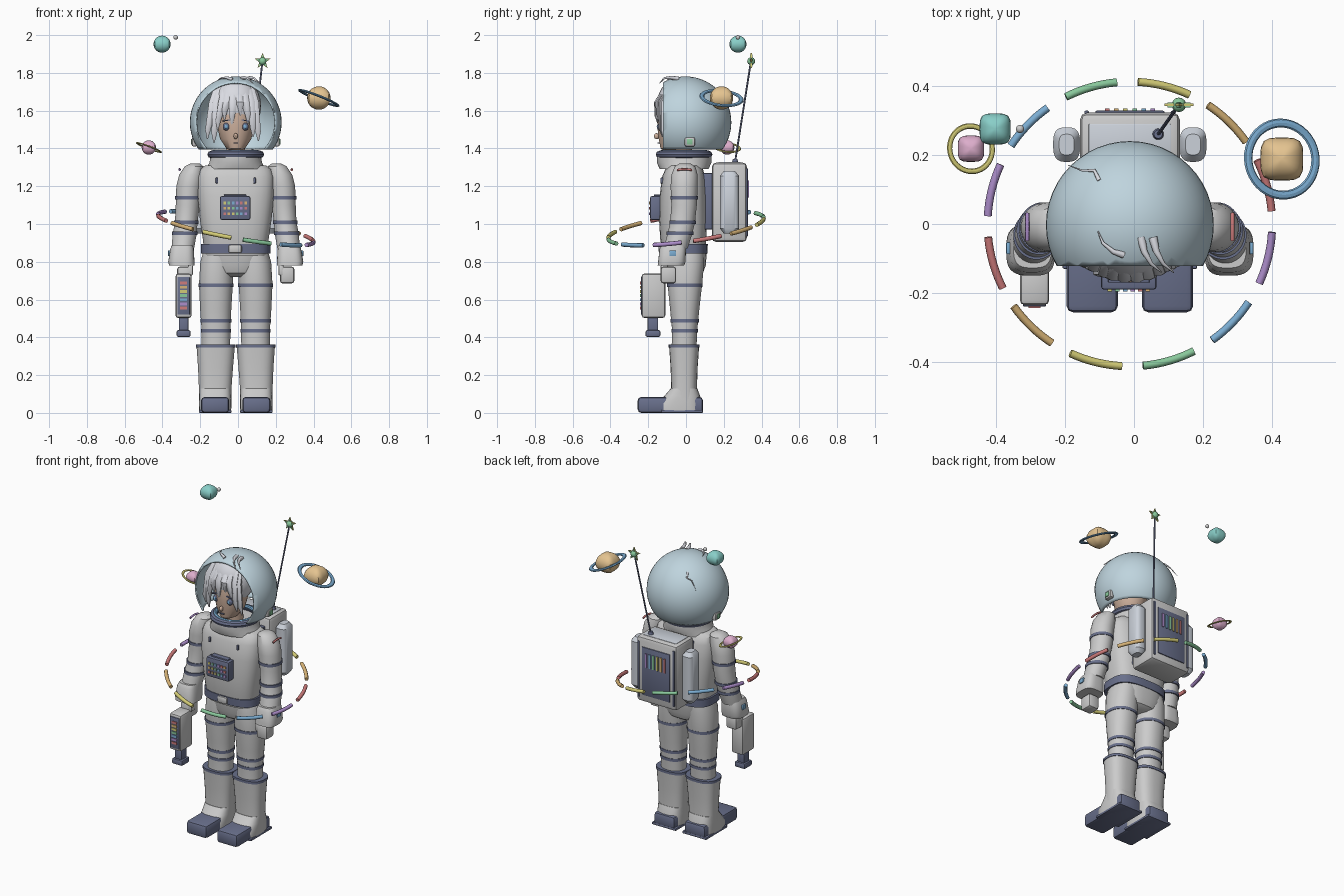
import bpy, bmesh, math
from mathutils import Vector, Euler

if "Cube" in bpy.data.objects:
    bpy.data.objects.remove(bpy.data.objects["Cube"])

C = -0.012  # body centre line
def mat(name, r, g, b):
    m = bpy.data.materials.new(name)
    m.diffuse_color = (r, g, b, 1)
    m.use_nodes = True
    m.node_tree.nodes["Principled BSDF"].inputs["Base Color"].default_value = m.diffuse_color
    return m
DARK = mat("navy", .14, .16, .26); GLASS = mat("helmet_blue", .52, .66, .73)
SKIN = mat("skin", .62, .44, .34); HAIR = mat("silver", .7, .71, .76)
RED = mat("red", .62, .2, .2); ORANGE = mat("orange", .68, .45, .18); YELLOW = mat("yellow", .65, .6, .18)
GREEN = mat("green", .25, .58, .33); BLUE = mat("blue", .2, .42, .65); PURPLE = mat("purple", .42, .27, .6)
TEAL = mat("teal", .25, .62, .58); PINK = mat("pink", .72, .42, .6); SAND = mat("sand", .78, .55, .28)
TANK = mat("pale_blue", .6, .64, .7)
RAINBOW = [RED, ORANGE, YELLOW, GREEN, BLUE, PURPLE]

def finish(name, bm, m=None):
    bmesh.ops.recalc_face_normals(bm, faces=bm.faces)
    me = bpy.data.meshes.new(name)
    bm.to_mesh(me); bm.free()
    o = bpy.data.objects.new(name, me)
    bpy.context.collection.objects.link(o)
    if m: me.materials.append(m)
    return o

def loft(name, secs, m=None, p=2.0, n=28):
    """Capped skin through (x, y, z, rx, ry) superellipse sections."""
    bm = bmesh.new(); rings = []
    f = lambda t: math.copysign(abs(t) ** (2 / p), t)
    for x, y, z, rx, ry in secs:
        rings.append([bm.verts.new((x + rx * f(math.cos(a)), y + ry * f(math.sin(a)), z))
                      for a in (2 * math.pi * (i + .5) / n for i in range(n))])
    for a, b in zip(rings, rings[1:]):
        for i in range(n):
            j = (i + 1) % n
            bm.faces.new((a[i], a[j], b[j], b[i]))
    bm.faces.new(rings[0]); bm.faces.new(rings[-1])
    return finish(name, bm, m)

def box(name, c, size, m=None, bev=0.01, rot=(0, 0, 0)):
    bm = bmesh.new()
    bmesh.ops.create_cube(bm, size=1)
    bmesh.ops.scale(bm, vec=size, verts=bm.verts)
    if bev:
        bmesh.ops.bevel(bm, geom=bm.edges[:], offset=bev, segments=2, affect='EDGES', profile=.5)
    bmesh.ops.rotate(bm, matrix=Euler(rot).to_matrix(), verts=bm.verts)
    bmesh.ops.translate(bm, vec=c, verts=bm.verts)
    return finish(name, bm, m)

def ball(name, c, r, m=None, u=24, v=14):
    bm = bmesh.new()
    bmesh.ops.create_uvsphere(bm, u_segments=u, v_segments=v, radius=1)
    bmesh.ops.scale(bm, vec=r, verts=bm.verts)
    bmesh.ops.translate(bm, vec=c, verts=bm.verts)
    return finish(name, bm, m)

def tube(name, pts, rad, m, taper=False):
    cu = bpy.data.curves.new(name, 'CURVE')
    cu.dimensions = '3D'; cu.bevel_depth = rad; cu.bevel_resolution = 2; cu.use_fill_caps = True
    s = cu.splines.new('POLY'); s.points.add(len(pts) - 1)
    for i, q in enumerate(pts):
        s.points[i].co = (*q, 1)
        s.points[i].radius = 1 - .85 * i / (len(pts) - 1) if taper else 1
    cu.materials.append(m)
    o = bpy.data.objects.new(name, cu)
    bpy.context.collection.objects.link(o)

def torus(name, c, R, r, m, rot=(0, 0, 0), sz=1):
    bpy.ops.mesh.primitive_torus_add(location=c, rotation=rot, major_radius=R, minor_radius=r,
                                     major_segments=40, minor_segments=8)
    o = bpy.context.object
    o.name = name; o.scale.z = sz
    o.data.materials.append(m)

# torso, pelvis, belt
loft("torso", [(C, -.01, .83, .165, .11), (C, -.015, .92, .175, .122), (C, -.015, 1.02, .19, .128),
               (C, -.015, 1.15, .203, .125), (C, -.012, 1.25, .203, .115), (C, -.01, 1.29, .19, .1),
               (C, -.01, 1.31, .16, .085)], p=3)
loft("pelvis", [(C, 0, .72, .07, .06), (C, 0, .74, .12, .09), (C, 0, .78, .15, .105),
                (C, 0, .86, .17, .112)], p=2.6)
loft("belt", [(C, -.01, .845, .184, .124), (C, -.01, .895, .184, .126)], DARK, 3)
box("belt_buckle", (C - .003, -.135, .868), (.07, .02, .045))
# collar and neck
loft("collar", [(C, -.01, 1.29, .16, .13), (C, -.01, 1.325, .14, .145), (C, -.01, 1.355, .135, .145)])
torus("collar_ring", (C, -.01, 1.368), .13, .02, DARK)
torus("collar_inner_ring", (C, -.01, 1.38), .118, .012, BLUE)
loft("neck", [(C, -.01, 1.3, .05, .05), (C, -.02, 1.43, .05, .05)], SKIN)

# head
loft("head", [(C, -.085, 1.385, .02, .03), (C, -.07, 1.40, .05, .065), (C, -.055, 1.45, .083, .09),
              (C, -.05, 1.52, .1, .103), (C, -.05, 1.6, .105, .1), (C, -.05, 1.68, .08, .08),
              (C, -.05, 1.71, .03, .03)], SKIN)
for s in (-1, 1):
    ball("eye", (C + s * .05, -.136, 1.515), (.019, .016, .021), DARK, 14, 8)
    ball("iris", (C + s * .05, -.149, 1.515), (.009, .006, .012), BLUE, 10, 6)
    box("eyebrow", (C + s * .05, -.143, 1.548), (.04, .014, .006), DARK, 0, (0, s * .15, 0))
ball("nose", (C, -.155, 1.465), (.011, .015, .016), SKIN, 12, 8)
box("mouth", (C, -.141, 1.43), (.026, .02, .005), DARK, 0)
ball("hair_cap", (C, -.035, 1.625), (.135, .12, .15), HAIR)
# fringe locks: (root x, tip x, tip z)
for x0, x1, z1 in [(-.12, -.15, 1.45), (-.1, -.115, 1.43), (-.07, -.095, 1.5), (-.045, -.06, 1.55),
                   (-.015, -.02, 1.52), (.02, .025, 1.57), (.05, .065, 1.53), (.08, .092, 1.46),
                   (.1, .12, 1.44)]:
    e = -.155 + 3.2 * x0 * x0
    loft("fringe_lock", [(x1 + C, e + .01, z1, .003, .003),
                         (x1 * .9 + x0 * .1 + C, e - .002, z1 + .05, .016, .01),
                         (x0 + C, e - .002, 1.645, .024, .014), (x0 * .85 + C, e + .04, 1.71, .02, .014),
                         (x0 * .6 + C, -.07, 1.755, .006, .01)], HAIR, n=8)
for x in (.05, .085):
    tube("stray_lock", [(x - .03, -.04, 1.768), (x - .02, -.08, 1.775), (x, -.115, 1.772), (x + .03, -.14, 1.745)],
         .013, HAIR, True)
tube("stray_lock_front", [(-.03, -.09, 1.765), (-.06, -.08, 1.775), (-.09, -.055, 1.772), (-.105, -.02, 1.765)],
     .01, HAIR, True)
tube("stray_lock_back", [(-.1, .125, 1.72), (-.115, .155, 1.70), (-.15, .155, 1.69), (-.19, .17, 1.645)],
     .007, HAIR, True)

# helmet: sphere open at the front and underneath
bm = bmesh.new()
bmesh.ops.create_uvsphere(bm, u_segments=48, v_segments=28, radius=.243)
bmesh.ops.translate(bm, vec=(C, -.003, 1.538), verts=bm.verts)
for co, no in (((0, -.122, 1.5), (0, -1, 0)), ((0, 0, 1.395), (0, 0, -1))):
    bmesh.ops.bisect_plane(bm, geom=bm.verts[:] + bm.edges[:] + bm.faces[:], plane_co=co, plane_no=no,
                           clear_outer=True)
helmet = finish("helmet", bm, GLASS)
sol = helmet.modifiers.new("shell", 'SOLIDIFY')
sol.thickness = .008
for s in (-1, 1):
    box("helmet_ear_pod", (C + s * .218, .02, 1.435), (.03, .055, .05))
    box("helmet_ear_light", (C + s * .232, .02, 1.435), (.012, .03, .03), GREEN, .003)

# limbs, mirrored
for s in (-1, 1):
    L = lambda secs: [(C + s * x, y, z, rx, ry) for x, y, z, rx, ry in secs]
    loft("arm", L([(.215, -.005, 1.32, .025, .03), (.22, -.005, 1.305, .05, .055), (.235, -.008, 1.26, .065, .07),
                   (.247, -.01, 1.2, .068, .072), (.254, -.01, 1.1, .064, .068), (.262, -.018, 1.01, .06, .066),
                   (.27, -.032, .95, .064, .066), (.28, -.055, .87, .06, .064)]))
    for x, y, z, rx, ry in [(.252, -.01, 1.14, .069, .073), (.262, -.018, 1.01, .066, .071),
                            (.27, -.032, .95, .068, .071)]:
        loft("arm_band", L([(x, y, z - .009, rx, ry), (x, y, z + .009, rx, ry)]), DARK)
    tube("shoulder_stripe", [(C + s * (.235 + .066 * math.cos(.35)), -.008 + .07 * math.sin(a), 1.262 + .028 * math.cos(a))
                             for a in [-.6 + .2 * i for i in range(7)]], .006, RED if s > 0 else PURPLE)
    loft("cuff", L([(.285, -.08, .78, .068, .07), (.288, -.075, .8, .07, .073), (.284, -.07, .87, .062, .07),
                    (.282, -.065, .89, .055, .062)]), p=3.2)
    box("cuff_screen", (C + s * .352, -.07, .845), (.012, .035, .03), BLUE, .003)
    box("glove", (C + s * .272, -.093, .73), (.076, .082, .09), None, .015)
    box("thumb", (C + s * .24, -.115, .755), (.028, .04, .055), None, .008)
    # leg
    loft("leg", L([(.105, -.01, .35, .076, .066), (.105, -.007, .45, .077, .068), (.106, -.007, .55, .083, .078),
                   (.105, -.006, .68, .09, .092), (.1, -.003, .8, .088, .1), (.09, 0, .86, .08, .095)]), p=2.2)
    for z, rx, ry in [(.435, .08, .071), (.487, .082, .075), (.675, .093, .094)]:
        loft("leg_band", L([(.105, -.007, z - .009, rx, ry), (.105, -.007, z + .009, rx, ry)]), DARK, 2.2)
    # boot
    loft("boot_shaft", L([(.109, -.01, .06, .086, .07), (.109, -.01, .12, .086, .068), (.107, -.01, .24, .093, .072),
                          (.106, -.01, .355, .102, .08)]), p=2.6)
    loft("boot_cuff", L([(.106, -.01, .347, .105, .083), (.106, -.01, .363, .105, .083)]), DARK, 2.6)
    loft("boot_foot", L([(.109, -.035, .01, .085, .12), (.109, -.035, .05, .087, .118),
                         (.109, -.02, .09, .085, .095), (.109, -.01, .13, .084, .07)]), p=3)
    box("boot_sole", (C + s * .109, -.083, .042), (.148, .345, .084), DARK, .018)
    box("boot_tread", (C + s * .109, -.02, .008), (.172, .22, .016), DARK, .005)

# chest control panel
box("chest_panel", (C - .003, -.16, 1.085), (.16, .06, .125), DARK, .008)
box("chest_panel_top", (C - .003, -.15, 1.148), (.12, .04, .015), DARK, .003)
for r in range(3):
    for i in range(6):
        box("chest_button", (C - .058 + i * .022, -.191, 1.055 + r * .028), (.013, .008, .014),
            RAINBOW[(i + r) % 6], 0)
for s in (-1, 1):
    box("chest_clip", (C + s * .1, -.128, 1.23), (.012, .016, .03), DARK, .003)

# handheld scanner
G = -.288
box("scanner_body", (G, -.172, .62), (.085, .125, .235), None, .014)
box("scanner_screen", (G, -.235, .62), (.066, .008, .2), DARK, .003)
for i in range(7):
    box("scanner_light", (G, -.24, .555 + i * .022), (.036, .006, .015), (RAINBOW + [RED])[6 - i], 0)
box("scanner_nozzle", (G, -.175, .465), (.05, .055, .09), DARK, .006)
box("scanner_nozzle_tip", (G, -.175, .42), (.074, .078, .035), DARK, .008)
box("scanner_handle", (G, -.11, .71), (.04, .06, .05), DARK, .008)

# backpack
box("backpack", (C, .23, 1.115), (.29, .185, .42), None, .022)
box("backpack_mount", (C, .12, 1.12), (.22, .08, .3), DARK, .01)
box("backpack_top_plate", (C, .23, 1.322), (.24, .12, .012), TANK, .004)
box("backpack_screen", (C, .322, 1.11), (.2, .012, .31), DARK, .004)
for i in range(6):
    box("backpack_stripe", (C - .066 + i * .0265, .33, 1.185), (.013, .008, .09), RAINBOW[i], 0)
for s in (-1, 1):
    x = C + s * .183
    loft("backpack_tank", [(x, .23, .95, .022, .03), (x, .23, .975, .039, .05), (x, .23, 1.255, .039, .05),
                           (x, .23, 1.28, .022, .03)], TANK, 3)
    box("backpack_edge", (C + s * .125, .322, 1.115), (.014, .012, .36), DARK, .004)

# antenna with star
loft("antenna_base", [(.07, .26, 1.32, .018, .018), (.07, .26, 1.345, .012, .012)], DARK)
tube("antenna", [(.07, .26, 1.33), (.128, .342, 1.85)], .005, DARK)
S = Vector((.13, .345, 1.862))
for nm, k, t, m in (("star_rim", 1, .008, YELLOW), ("star", .8, .014, GREEN)):
    bm = bmesh.new(); vs = []
    for i in range(10):
        a = math.pi / 2 + i * math.pi / 5
        r = k * (.044 if i % 2 == 0 else .019)
        vs.append(bm.verts.new(S + Vector((r * math.cos(a), -t / 2, r * math.sin(a)))))
    out = bmesh.ops.extrude_face_region(bm, geom=[bm.faces.new(vs)])
    bmesh.ops.translate(bm, vec=(0, t, 0), verts=[v for v in out['geom'] if isinstance(v, bmesh.types.BMVert)])
    finish(nm, bm, m)
ball("star_core", S, (.021, .021, .021), GREEN, 14, 8)

# tilted orbit of twelve coloured dashes
for k in range(12):
    pts = []
    for i in range(9):
        a = math.radians(16 + 30 * k - 10.7 + 21.4 * i / 8)
        x, y = .412 * math.cos(a), .412 * math.sin(a)
        pts.append((x + C, y, .977 - .175 * x + .13 * y))
    tube("orbit_dash", pts, .0115, RAINBOW[k % 6])

# planets: slightly squared in plan, round in elevation
def planet(name, c, r, m):
    o = ball(name, (0, 0, 0), (1, 1, 1), m, 24, 14)
    for v in o.data.vertices:
        x, y, z = v.co
        v.co *= r / math.sqrt(math.sqrt(x ** 4 + y ** 4) + z * z)
    o.location = c
planet("large_planet", (.428, .188, 1.667), .062, SAND)
torus("large_planet_ring", (.428, .188, 1.667), .105, .013, BLUE, (-.1, .38, 0), .5)
planet("small_planet", (-.472, .218, 1.405), .038, PINK)
torus("small_planet_ring", (-.472, .218, 1.405), .066, .008, YELLOW, (-.1, .36, 0), .5)
planet("teal_planet", (-.402, .275, 1.952), .045, TEAL)
ball("moon", (-.33, .275, 1.988), (.012, .012, .012), None, 12, 8)

# smooth shading with crisp edges
bpy.ops.object.select_all(action='DESELECT')
for o in bpy.data.objects:
    if o.type == 'MESH':
        o.select_set(True)
        bpy.context.view_layer.objects.active = o
bpy.ops.object.shade_smooth_by_angle(angle=math.radians(35))
